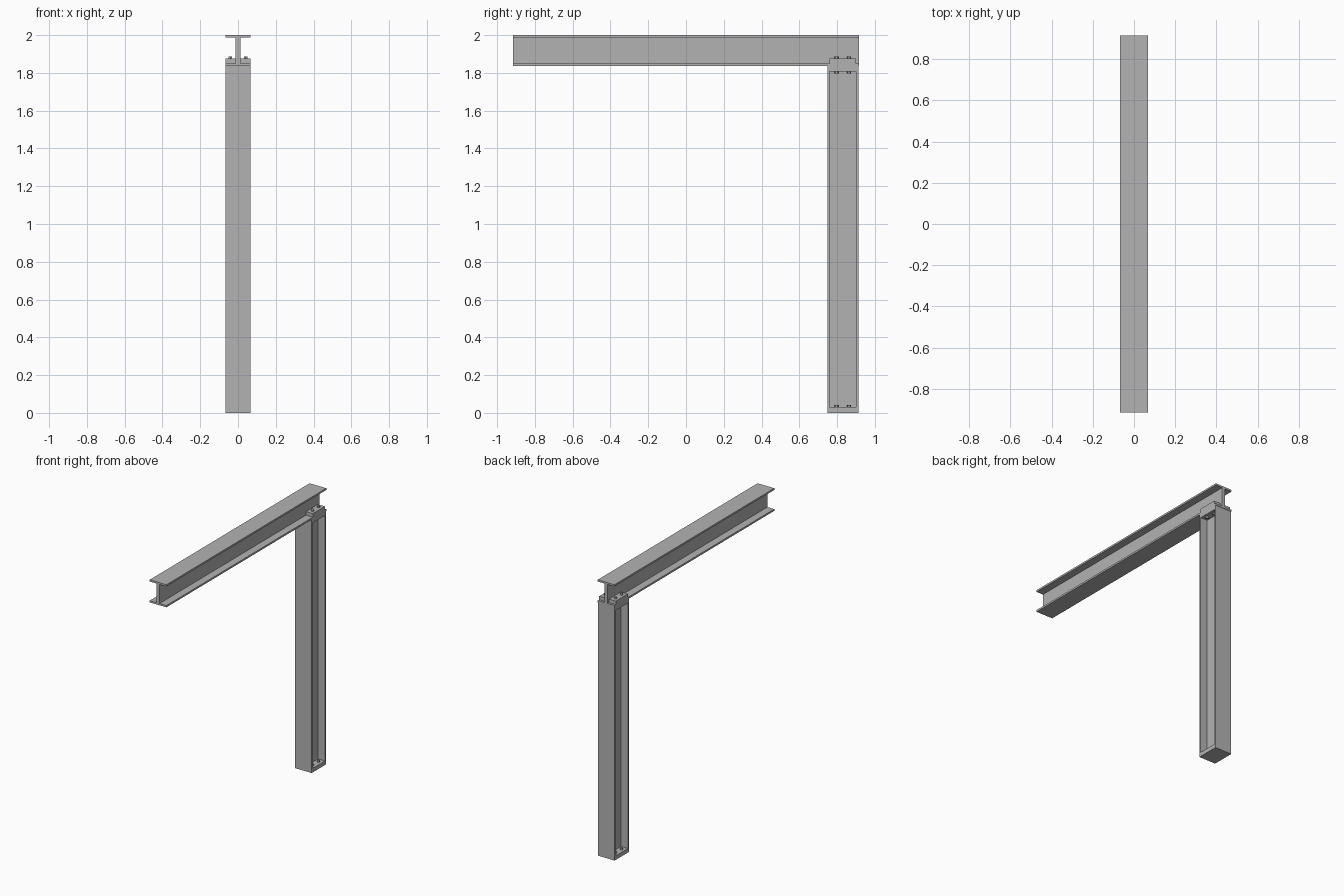
import bpy, bmesh
from math import pi
from mathutils import Matrix, Vector

if "Cube" in bpy.data.objects:
    bpy.data.objects.remove(bpy.data.objects["Cube"])

steel = bpy.data.materials.new("steel grey")
steel.diffuse_color = (0.45, 0.45, 0.45, 1)
steel.use_nodes = True
steel.node_tree.nodes["Principled BSDF"].inputs["Base Color"].default_value = steel.diffuse_color

HALF_W = 0.067      # half flange width
DEPTH = 0.164       # section depth
FLANGE = 0.013      # flange thickness
WEB = 0.012         # half web thickness
COL_Y = 0.83        # column centre
SEAT_Z = 2 - DEPTH  # underside of beam


def finish(bm, name):
    bmesh.ops.recalc_face_normals(bm, faces=bm.faces)
    mesh = bpy.data.meshes.new(name)
    bm.to_mesh(mesh)
    bm.free()
    mesh.materials.append(steel)
    obj = bpy.data.objects.new(name, mesh)
    bpy.context.collection.objects.link(obj)
    return obj


def i_section(name, place, direction):
    """Extrude an I profile; place maps (width, depth) to a 3D point."""
    h, t = DEPTH / 2, DEPTH / 2 - FLANGE
    right = [(HALF_W, -h), (HALF_W, -t), (WEB, -t), (WEB, t), (HALF_W, t), (HALF_W, h)]
    outline = right + [(-x, d) for x, d in reversed(right)]
    bm = bmesh.new()
    face = bm.faces.new([bm.verts.new(place(x, d)) for x, d in outline])
    ext = bmesh.ops.extrude_face_region(bm, geom=[face], use_keep_orig=True)
    verts = [g for g in ext["geom"] if isinstance(g, bmesh.types.BMVert)]
    bmesh.ops.translate(bm, verts=verts, vec=Vector(direction))
    return finish(bm, name)


def plate(name, x0, x1, y0, y1, z0, z1):
    bm = bmesh.new()
    bmesh.ops.create_cube(bm, size=1, matrix=Matrix.Translation(
        ((x0 + x1) / 2, (y0 + y1) / 2, (z0 + z1) / 2))
        @ Matrix.Diagonal((x1 - x0, y1 - y0, z1 - z0, 1)))
    return finish(bm, name)


def bolt(name, x, y, z0, z1):
    bm = bmesh.new()
    bmesh.ops.create_cone(bm, cap_ends=True, segments=6, radius1=0.0105, radius2=0.0105,
                          depth=z1 - z0,
                          matrix=Matrix.Translation((x, y, (z0 + z1) / 2)))
    return finish(bm, name)


# Main members
i_section("beam", lambda x, d: (x, -0.915, 2 - DEPTH / 2 + d), (0, 1.83, 0))
i_section("column", lambda x, d: (x, COL_Y + d, 0), (0, 0, SEAT_Z))

# Bolted plates on both sides of the webs: name, plate bottom/top, bolt head bottom/top
inner = DEPTH / 2 - FLANGE
levels = [
    ("base", 0.0, 0.030, 0.030, 0.042),
    ("cap", SEAT_Z - 0.028, SEAT_Z, SEAT_Z - 0.040, SEAT_Z - 0.028),
    ("clamp", SEAT_Z + FLANGE, 1.875, 1.875, 1.886),
]
for label, z0, z1, b0, b1 in levels:
    for side in (-1, 1):
        xs = sorted((side * WEB, side * HALF_W))
        plate(label + "_plate", *xs, COL_Y - inner, COL_Y + inner, z0, z1)
        for dy in (-0.034, 0.034):
            bolt(label + "_bolt", side * 0.04, COL_Y + dy, b0, b1)
